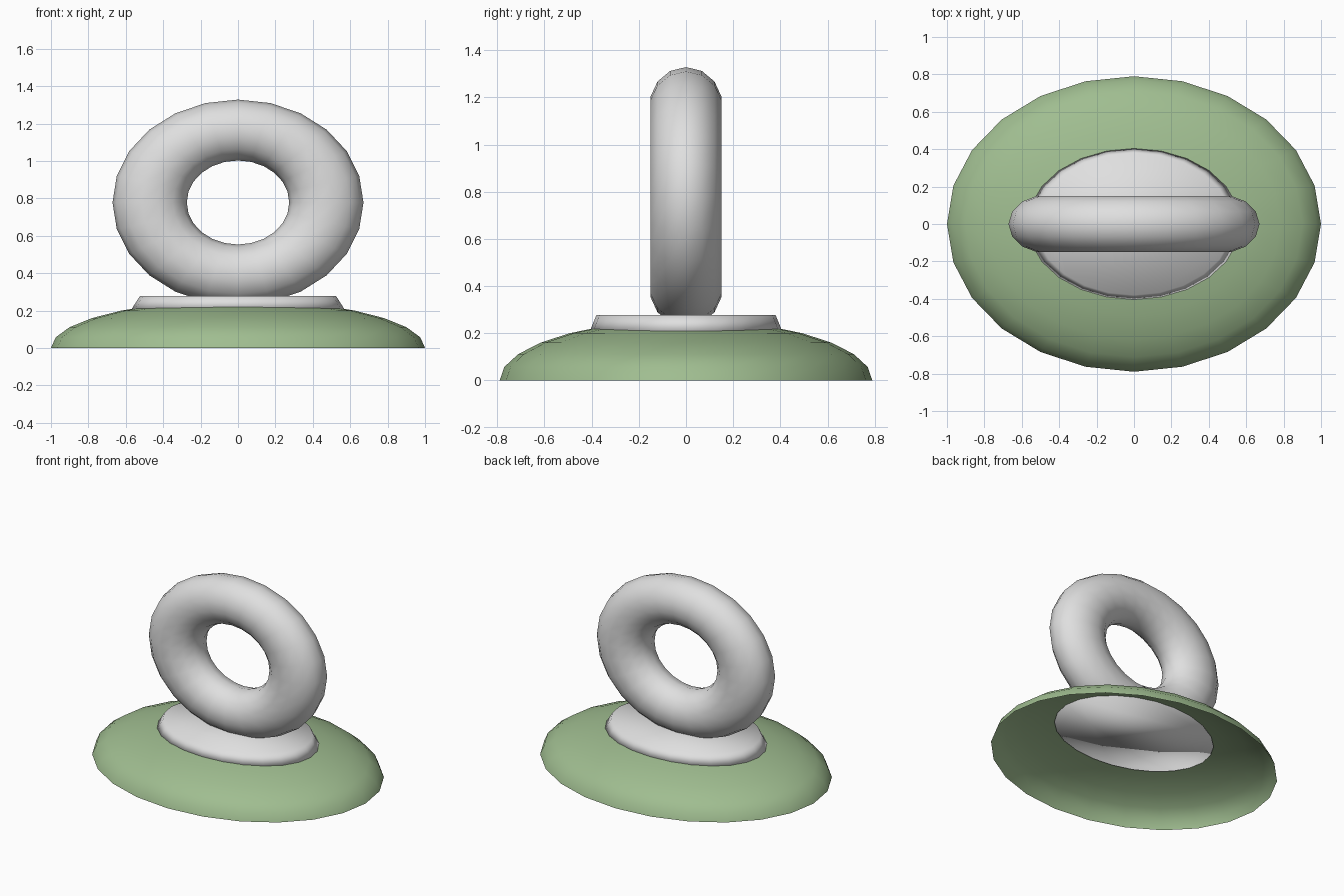
import bpy, bmesh, math

if "Cube" in bpy.data.objects:
    bpy.data.objects.remove(bpy.data.objects["Cube"])


def material(name, rgb):
    m = bpy.data.materials.new(name)
    m.diffuse_color = (*rgb, 1.0)
    m.use_nodes = True
    m.node_tree.nodes["Principled BSDF"].inputs["Base Color"].default_value = m.diffuse_color
    return m


GREEN = material("soft green", (0.35, 0.51, 0.28))
GREY = material("light grey", (0.74, 0.74, 0.74))


def finish(name, bm, mat):
    bmesh.ops.recalc_face_normals(bm, faces=bm.faces)
    for f in bm.faces:
        f.smooth = True
    mesh = bpy.data.meshes.new(name)
    bm.to_mesh(mesh)
    bm.free()
    mesh.materials.append(mat)
    ob = bpy.data.objects.new(name, mesh)
    bpy.context.collection.objects.link(ob)
    return ob


def elliptic_stack(rings, segments):
    """Loft ellipses given as (x radius, y radius, z)."""
    bm = bmesh.new()
    loops = []
    for rx, ry, z in rings:
        loops.append([bm.verts.new((rx * math.cos(2 * math.pi * i / segments),
                                    ry * math.sin(2 * math.pi * i / segments), z))
                      for i in range(segments)])
    for a, b in zip(loops, loops[1:]):
        for i in range(segments):
            j = (i + 1) % segments
            bm.faces.new((a[i], a[j], b[j], b[i]))
    return bm, loops


# Shallow oval dome, open underneath
steps = 7
rings = []
for k in range(steps):
    t = math.pi / 2 * k / steps
    rings.append((math.cos(t), 0.79 * math.cos(t), 0.256 * math.sin(t)))
bm, loops = elliptic_stack(rings, 24)
tip = bm.verts.new((0, 0, 0.256))
for i in range(24):
    bm.faces.new((loops[-1][i], loops[-1][(i + 1) % 24], tip))
finish("base_dome", bm, GREEN)

# Oval collar plate, closed, sitting through the dome's crown
bm, loops = elliptic_stack([(0.572, 0.41, 0.203), (0.525, 0.38, 0.277)], 24)
bm.faces.new(loops[0])
bm.faces.new(loops[1])
finish("collar_plate", bm, GREY)

# Upright ring, slightly flattened
R, r, SY, SZ, CZ = 0.4725, 0.1985, 0.78, 0.82, 0.778
N, M = 24, 14
bm = bmesh.new()
grid = []
for i in range(N):
    a = 2 * math.pi * i / N
    row = []
    for k in range(M):
        b = 2 * math.pi * k / M
        d = R + r * math.cos(b)
        row.append(bm.verts.new((d * math.cos(a), r * SY * math.sin(b),
                                 CZ + d * SZ * math.sin(a))))
    grid.append(row)
for i in range(N):
    for k in range(M):
        i2, k2 = (i + 1) % N, (k + 1) % M
        bm.faces.new((grid[i][k], grid[i2][k], grid[i2][k2], grid[i][k2]))
finish("upright_ring", bm, GREY)
